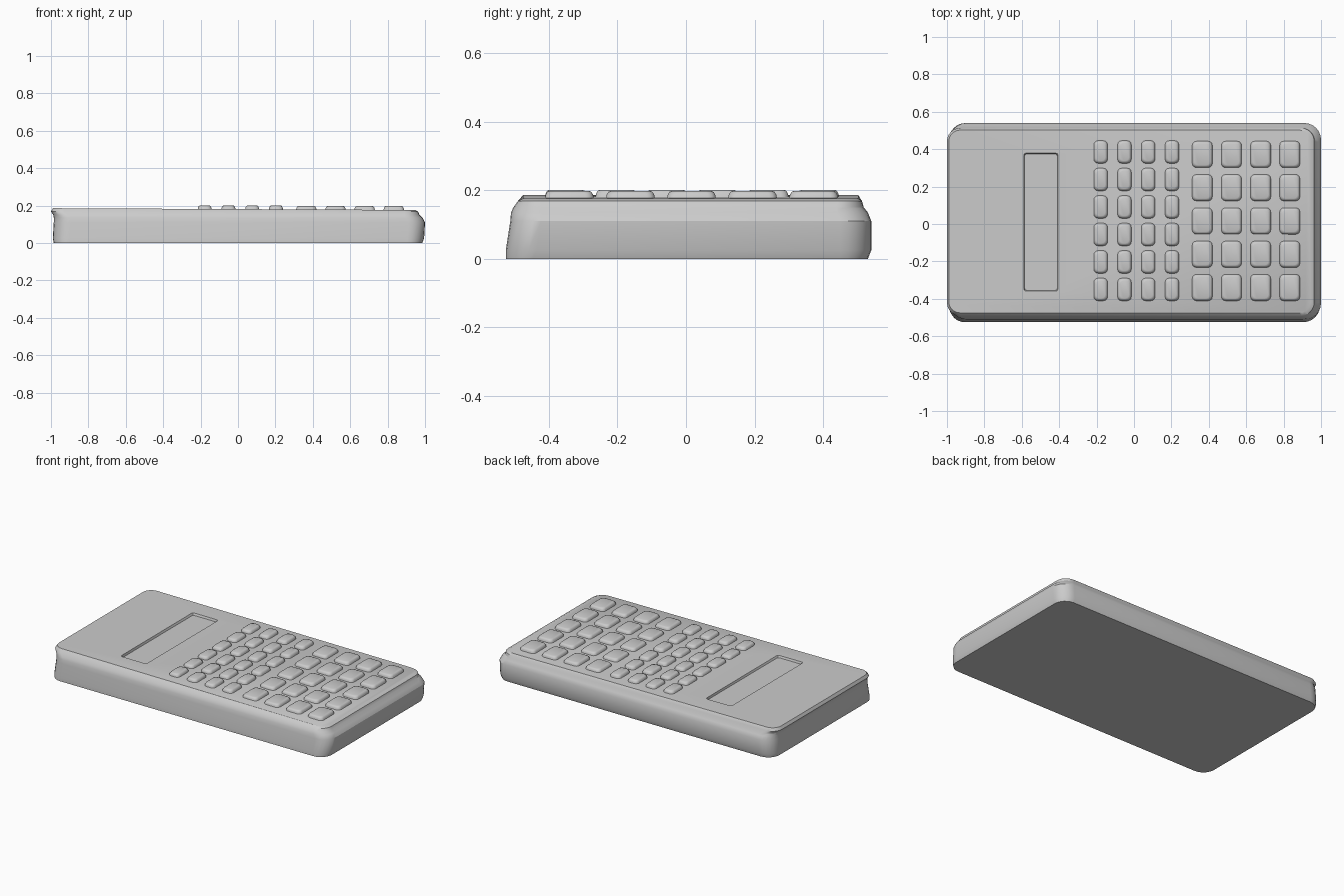
import bpy, bmesh, math

cube = bpy.data.objects.get("Cube")
if cube:
    bpy.data.objects.remove(cube, do_unlink=True)

grey = bpy.data.materials.new("plain_grey")
grey.use_nodes = True
grey.diffuse_color = (0.6, 0.6, 0.6, 1)
grey.node_tree.nodes["Principled BSDF"].inputs["Base Color"].default_value = (0.6, 0.6, 0.6, 1)


def top_z(x):
    """Height of the gently sloping top face."""
    return 0.186 - 0.005 * (x + 1)


def rounded_rect(x0, x1, y0, y1, r, steps):
    corners = ((x1 - r, y1 - r), (x0 + r, y1 - r), (x0 + r, y0 + r), (x1 - r, y0 + r))
    for i, (cx, cy) in enumerate(corners):
        for s in range(steps + 1):
            a = math.pi / 2 * (i + s / steps)
            yield cx + r * math.cos(a), cy + r * math.sin(a)


def loft(name, rings, steps):
    """Skin rounded rectangles (z, x0, x1, y0, y1, r); z of None follows the top slope."""
    bm = bmesh.new()
    loops = []
    for z, *rect in rings:
        loops.append([bm.verts.new((x, y, top_z(x) if z is None else z))
                      for x, y in rounded_rect(*rect, steps)])
    n = len(loops[0])
    for low, high in zip(loops, loops[1:]):
        for i in range(n):
            j = (i + 1) % n
            bm.faces.new((low[i], low[j], high[j], high[i]))
    bm.faces.new(loops[0][::-1])
    bm.faces.new(loops[-1])
    bmesh.ops.recalc_face_normals(bm, faces=bm.faces)
    mesh = bpy.data.meshes.new(name)
    bm.to_mesh(mesh)
    bm.free()
    mesh.materials.append(grey)
    obj = bpy.data.objects.new(name, mesh)
    bpy.context.collection.objects.link(obj)
    return obj


def select_only(obj):
    bpy.ops.object.select_all(action="DESELECT")
    obj.select_set(True)
    bpy.context.view_layer.objects.active = obj


def smooth(obj, angle):
    select_only(obj)
    bpy.ops.object.shade_smooth_by_angle(angle=math.radians(angle))


# Case: rough lower tray, shoulder ledge and sloping top plate
case = loft("case", [
    (0.0, -0.985, 0.985, -0.525, 0.53, 0.08),
    (0.025, -0.99, 0.995, -0.525, 0.54, 0.09),
    (0.11, -0.985, 1.0, -0.512, 0.54, 0.09),
    (0.135, -0.985, 0.987, -0.51, 0.53, 0.09),
    (0.15, -0.988, 0.97, -0.503, 0.518, 0.08),
    (0.168, -1.0, 0.963, -0.49, 0.513, 0.07),
    (None, -0.99, 0.945, -0.475, 0.502, 0.06),
], 6)

# Sunken display window
cutter = loft("display_cutter", [
    (0.17, -0.585, -0.41, -0.355, 0.375, 0.012),
    (0.25, -0.61, -0.385, -0.38, 0.40, 0.012),
], 2)
cutter.hide_render = True
cut = case.modifiers.new("display_recess", "BOOLEAN")
cut.operation = "DIFFERENCE"
cut.solver = "EXACT"
cut.object = cutter
select_only(case)
bpy.ops.object.modifier_apply(modifier=cut.name)
bpy.data.objects.remove(cutter, do_unlink=True)
smooth(case, 28)


# Keys: soft raised pads in two blocks
def key(name, x, y, w, h, top):
    def ring(z, inset):
        a, b = w / 2 - inset, h / 2 - inset
        return (z, x - a, x + a, y - b, y + b, 0.022)
    obj = loft(name, [ring(0.165, 0), ring(top - 0.012, 0.003),
                      ring(top - 0.003, 0.008), ring(top, 0.015)], 3)
    smooth(obj, 50)


def key_block(name, columns, rows, w, h, top):
    for c, x in enumerate(columns):
        for r, y in enumerate(rows):
            key(f"{name}_{r + 1}_{c + 1}", x, y, w, h, top)


key_block("small_key", [-0.178 + 0.127 * i for i in range(4)],
          [0.385 - 0.147 * i for i in range(6)], 0.078, 0.125, 0.201)
key_block("large_key", [0.365 + 0.156 * i for i in range(4)],
          [0.372 - 0.178 * i for i in range(5)], 0.112, 0.145, 0.198)
